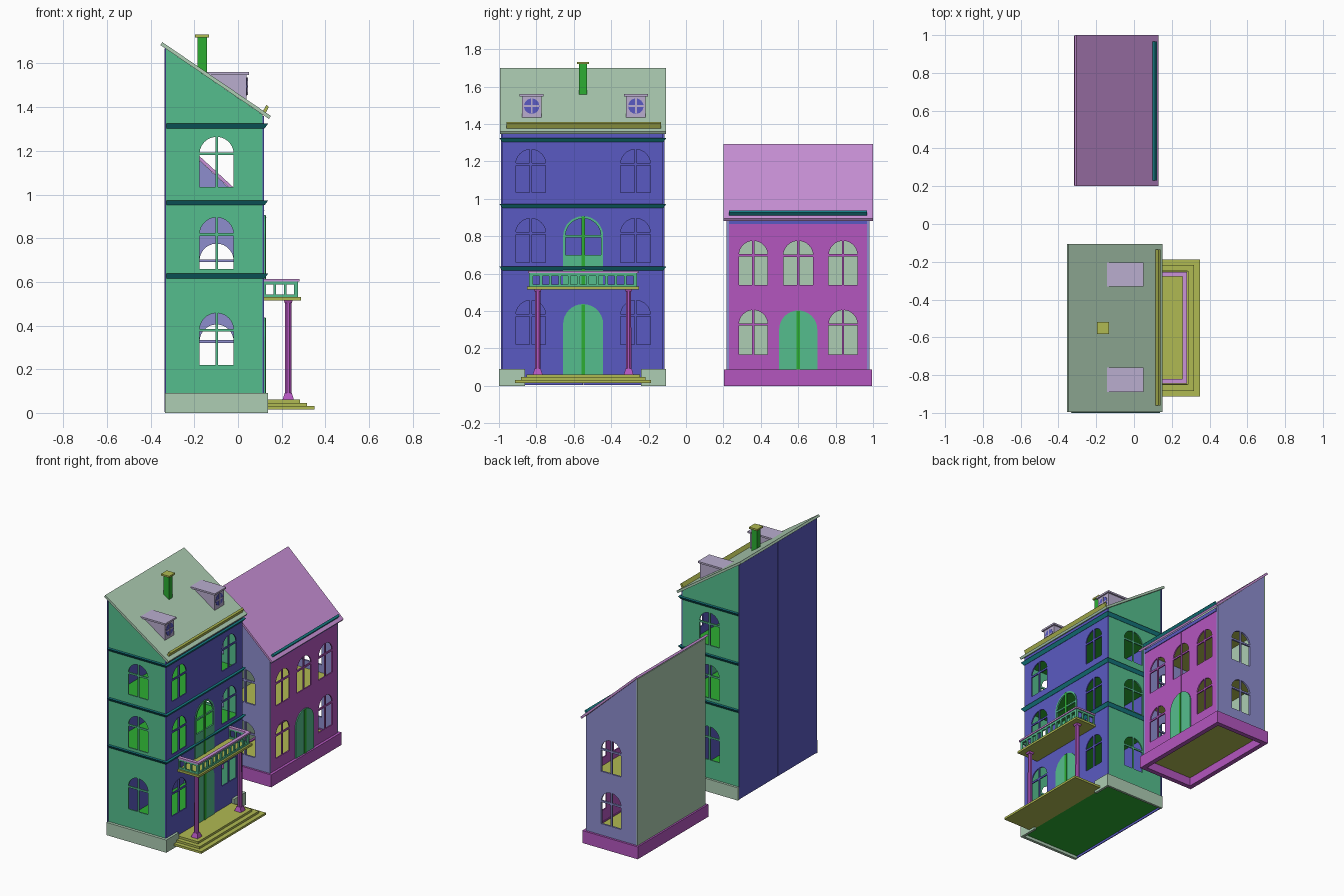
import bpy, bmesh, math
from mathutils import Matrix

if "Cube" in bpy.data.objects:
    bpy.data.objects.remove(bpy.data.objects["Cube"])


def material(name, hexa):
    rgb = [int(hexa[i:i + 2], 16) / 255 for i in (0, 2, 4)]
    col = [((c + 0.055) / 1.055) ** 2.4 if c > 0.04 else c / 12.92 for c in rgb] + [1]
    m = bpy.data.materials.new(name)
    m.use_nodes = True
    m.diffuse_color = col
    m.node_tree.nodes["Principled BSDF"].inputs["Base Color"].default_value = col
    return m


TEAL = material("sea green", "55BE8D")
BLUE = material("blue", "5A5AC2")
SAGE = material("sage", "ADCDB3")
GREEN = material("bright green", "2CAE32")
OLIVE = material("olive yellow", "B0BA52")
MAGENTA = material("magenta", "B456BF")
PINK = material("light purple", "CA92D8")
LILAC = material("pale lilac", "BAAECF")
LAVENDER = material("lavender", "8D8DCE")
DARK = material("deep teal", "177F87")


def add(name, mesh, mat):
    mesh.materials.clear()
    mesh.materials.append(mat)
    ob = bpy.data.objects.new(name, mesh)
    bpy.context.scene.collection.objects.link(ob)
    return ob


def from_bmesh(name, bm, mat):
    bmesh.ops.recalc_face_normals(bm, faces=bm.faces)
    me = bpy.data.meshes.new(name)
    bm.to_mesh(me)
    bm.free()
    return add(name, me, mat)


def frustum(name, x, y, z, mat, grow=(0, 0, 0, 0)):
    """Box whose top may grow by (x-, x+, y-, y+)."""
    bm = bmesh.new()
    rings = []
    for level, k in zip(z, (0, 1)):
        x0, x1 = x[0] - k * grow[0], x[1] + k * grow[1]
        y0, y1 = y[0] - k * grow[2], y[1] + k * grow[3]
        rings.append([bm.verts.new((a, b, level)) for a, b in
                      ((x0, y0), (x1, y0), (x1, y1), (x0, y1))])
    low, top = rings
    bm.faces.new(low)
    bm.faces.new(top)
    for i in range(4):
        j = (i + 1) % 4
        bm.faces.new((low[i], low[j], top[j], top[i]))
    return from_bmesh(name, bm, mat)


FACING = {"x": Matrix(((0, 0, 1, 0), (1, 0, 0, 0), (0, 1, 0, 0), (0, 0, 0, 1))),
          "y": Matrix.Rotation(math.pi / 2, 4, "X")}


def panel(name, axis, lo, hi, outline, mat, holes=()):
    """Upright slab between lo and hi on the axis, with openings cut through."""
    cu = bpy.data.curves.new(name, "CURVE")
    cu.dimensions = "2D"
    cu.fill_mode = "BOTH"
    cu.extrude = (hi - lo) / 2
    for loop in [outline, *holes]:
        sp = cu.splines.new("POLY")
        sp.points.add(len(loop) - 1)
        for p, (u, v) in zip(sp.points, loop):
            p.co = (u, v, 0, 1)
        sp.use_cyclic_u = True
    tmp = bpy.data.objects.new(name + "_outline", cu)
    bpy.context.scene.collection.objects.link(tmp)
    deps = bpy.context.evaluated_depsgraph_get()
    me = bpy.data.meshes.new_from_object(tmp.evaluated_get(deps))
    bpy.data.objects.remove(tmp)
    bpy.data.curves.remove(cu)
    shift = Matrix.Translation([(lo + hi) / 2 if a == axis else 0 for a in "xyz"])
    me.transform(shift @ FACING[axis])
    for poly in me.polygons:
        poly.use_smooth = False
    return add(name, me, mat)


def rect(u0, u1, v0, v1):
    return [(u0, v0), (u1, v0), (u1, v1), (u0, v1)]


def arch(c, r, v0, v1, n=16):
    arc = [(c + r * math.cos(math.pi * i / n), v1 - r + r * math.sin(math.pi * i / n))
           for i in range(n + 1)]
    return [(c - r, v0), (c + r, v0)] + arc


def panes(c, r, v0, v1, g=0.006, n=8):
    """Four panes of an arched window; the wall left between them is the glazing bar."""
    s, out = v1 - r, []
    a0, a1 = math.asin(g / r), math.acos(g / r)
    for side in (-1, 1):
        out.append(rect(c + side * g, c + side * r, v0, s - g))
        arc = [a0 + (a1 - a0) * i / n for i in range(n + 1)]
        out.append([(c + side * g, s + g)] +
                   [(c + side * r * math.cos(t), s + r * math.sin(t)) for t in arc])
    return out


def windows(centres, r, rows):
    return [p for c in centres for v0, v1 in rows for p in panes(c, r, v0, v1)]


# ---- Tall house: walls ----
MID = -0.55
ROWS = ((0.22, 0.457), (0.658, 0.895), (1.034, 1.264))
end_outline = [(-0.33, 0.03), (0.112, 0.03), (0.112, 1.366), (-0.33, 1.667)]
for label, y in (("front", -0.98), ("rear", -0.132)):
    panel(f"tall_{label}_end_wall", "y", y, y + 0.009, end_outline, TEAL,
          windows([-0.098], 0.078, ROWS))
panel("tall_facade", "x", 0.112, 0.12, rect(-0.98, -0.123, 0.03, 1.36), BLUE,
      windows([MID - 0.28, MID + 0.28], 0.08, ROWS) + [arch(MID, 0.1, 0.645, 0.9)])
for label, y0, y1 in (("front", -0.988, MID - 0.001), ("rear", MID + 0.001, -0.115)):
    frustum(f"tall_back_door_{label}", (-0.336, -0.33), (y0, y1), (0.005, 1.668), BLUE)

# Tall house: floors and cornices
frustum("tall_floor_ground", (-0.33, 0.12), (-0.98, -0.123), (0.02, 0.04), GREEN)
for i, z in enumerate((0.628, 0.963, 1.315)):
    frustum(f"tall_floor_{i}", (-0.329, 0.111), (-0.97, -0.133), (z - 0.018, z + 0.016), GREEN)
    frustum(f"cornice_{i}", (-0.328, 0.122), (-0.982, -0.121), (z - 0.012, z + 0.01),
            DARK, (0, 0.016, 0.016, 0.016))

# Tall house: plinth, open at the back and behind the steps
for label, y0, y1, w in (("front", -1, -0.98, -0.86), ("rear", -0.123, -0.107, -0.24)):
    frustum(f"plinth_end_{label}", (-0.334, 0.137), (y0, y1), (0, 0.09), SAGE)
    frustum(f"plinth_return_{label}", (0.12, 0.137), sorted((w, (y0 + y1) / 2)), (0, 0.09), SAGE)

# Tall house: roof, gutter, chimney
panel("tall_roof", "y", -0.995, -0.107,
      [(-0.347, 1.698), (0.15, 1.36), (0.142, 1.346), (-0.355, 1.684)], SAGE)
panel("tall_gutter", "y", -0.96, -0.135,
      [(0.113, 1.38), (0.126, 1.371), (0.141, 1.401), (0.13, 1.41)], OLIVE)
frustum("chimney", (-0.185, -0.142), (-0.572, -0.53), (1.555, 1.72), GREEN)
frustum("chimney_cap", (-0.197, -0.132), (-0.583, -0.518), (1.72, 1.732), OLIVE)

# Dormers with round windows
for label, y in (("front", -0.825), ("rear", -0.268)):
    panel(f"dormer_{label}", "y", y - 0.052, y + 0.052,
          [(0.04, 1.42), (0.04, 1.55), (-0.13, 1.55)], LILAC)
    frustum(f"dormer_cap_{label}", (-0.145, 0.05), (y - 0.064, y + 0.064), (1.548, 1.56), LILAC)
    disc = [(y + 0.041 * math.cos(i * math.pi / 12), 1.495 + 0.041 * math.sin(i * math.pi / 12))
            for i in range(24)]
    panel(f"dormer_pane_{label}", "x", 0.038, 0.042, disc, BLUE)
    panel(f"dormer_bar_upright_{label}", "x", 0.04, 0.045, rect(y - .005, y + .005, 1.455, 1.535), LILAC)
    panel(f"dormer_bar_level_{label}", "x", 0.04, 0.044, rect(y - .04, y + .04, 1.49, 1.5), LILAC)

# Tall house: doors
panel("entrance_door", "x", 0.116, 0.125, arch(MID, 0.107, 0.06, 0.437), TEAL)
frustum("entrance_door_bar", (0.12, 0.129), (MID - 0.01, MID + 0.01), (0.06, 0.435), GREEN)
panel("balcony_door", "x", 0.114, 0.125, arch(MID, 0.107, 0.53, 0.907), TEAL,
      panes(MID, 0.095, 0.70, 0.895))
frustum("balcony_door_bar", (0.12, 0.129), (MID - 0.009, MID + 0.009), (0.53, 0.905), GREEN)

# Steps
for i in range(3):
    half = 0.363 - 0.03 * i
    frustum(f"step_{i}", (0.118, 0.35 - 0.033 * i), (MID - half, MID + half),
            (0.016 + 0.015 * i, 0.031 + 0.015 * i), OLIVE)

# Balcony slab, columns and railing
frustum("balcony_slab", (0.118, 0.288), (MID - 0.3, MID + 0.3), (0.515, 0.53), OLIVE)
for label, s in (("front", -1), ("rear", 1)):
    y = MID + s * 0.243
    bm = bmesh.new()
    bmesh.ops.create_cone(bm, cap_ends=True, segments=8, radius1=0.016, radius2=0.015, depth=0.45,
                          matrix=Matrix.Translation((0.23, y, 0.29)) @ Matrix.Rotation(math.pi / 8, 4, "Z"))
    from_bmesh(f"column_{label}", bm, MAGENTA)
    frustum(f"column_base_{label}", (0.204, 0.256), (y - 0.026, y + 0.026), (0.06, 0.092),
            MAGENTA, (-0.01,) * 4)
    frustum(f"column_head_{label}", (0.214, 0.246), (y - 0.016, y + 0.016), (0.503, 0.515),
            MAGENTA, (0.004,) * 4)
    side = [rect(0.128 + k * 0.047, 0.163 + k * 0.047, 0.542, 0.588) for k in range(3)]
    y = MID + s * 0.283
    panel(f"railing_{label}", "y", y - 0.006, y + 0.006, rect(0.12, 0.275, 0.53, 0.602), TEAL, side)
    frustum(f"handrail_{label}", (0.12, 0.281), (y - 0.012, y + 0.012), (0.602, 0.614), PINK)
bays = [rect(y - 0.018, y + 0.018, 0.542, 0.588) for y in (MID + 0.05 * k for k in range(-5, 6))]
panel("railing_outer", "x", 0.263, 0.275, rect(MID - 0.289, MID + 0.289, 0.53, 0.602), TEAL, bays)
frustum("handrail_outer", (0.257, 0.281), (MID - 0.271, MID + 0.271), (0.602, 0.614), PINK)

# ---- Small house: walls ----
CEN = 0.6
LOW_ROWS = ((0.168, 0.405), (0.54, 0.775))
low_outline = [(-0.298, 0.08), (0.1, 0.08), (0.1, 0.9), (-0.298, 1.268)]
for label, y in (("front", 0.217), ("rear", 0.967)):
    panel(f"small_{label}_end_wall", "y", y, y + 0.013, low_outline, LAVENDER,
          windows([-0.098], 0.078, LOW_ROWS))
panel("small_facade", "x", 0.09, 0.099, rect(0.23, 0.967, 0.08, 0.865), MAGENTA,
      windows([CEN - 0.24, CEN + 0.24], 0.077, LOW_ROWS) + windows([CEN], 0.08, LOW_ROWS[1:]))
frustum("small_facade_seam", (0.095, 0.102), (CEN - 0.003, CEN + 0.003), (0.4, 0.865), MAGENTA)
frustum("small_eave_board", (0.088, 0.104), (0.23, 0.967), (0.865, 0.89), BLUE)
frustum("small_back_wall", (-0.306, -0.298), (0.217, 0.98), (0.08, 1.27), SAGE)
panel("small_door", "x", 0.095, 0.106, arch(CEN, 0.102, 0.085, 0.403), TEAL)
frustum("small_door_bar", (0.1, 0.11), (CEN - 0.009, CEN + 0.009), (0.085, 0.4), GREEN)

# Small house: floors, plinth ring, roof, gutter
for i, z in enumerate((0.06, 0.465, 0.865)):
    frustum(f"small_floor_{i}", (-0.299, 0.091), (0.229, 0.968), (z, z + 0.02), OLIVE)
for label, x in (("back", (-0.318, -0.285)), ("facade", (0.085, 0.118))):
    frustum(f"small_plinth_{label}", x, (0.203, 0.995), (0, 0.088), MAGENTA)
for label, y in (("front", (0.203, 0.236)), ("rear", (0.962, 0.995))):
    frustum(f"small_plinth_{label}", (-0.285, 0.085), y, (0, 0.088), MAGENTA)
panel("small_roof", "y", 0.2, 1.0,
      [(-0.305, 1.294), (0.13, 0.894), (0.122, 0.882), (-0.315, 1.283)], PINK)
panel("small_gutter", "y", 0.23, 0.967,
      [(0.098, 0.922), (0.11, 0.91), (0.122, 0.926), (0.111, 0.937)], DARK)
